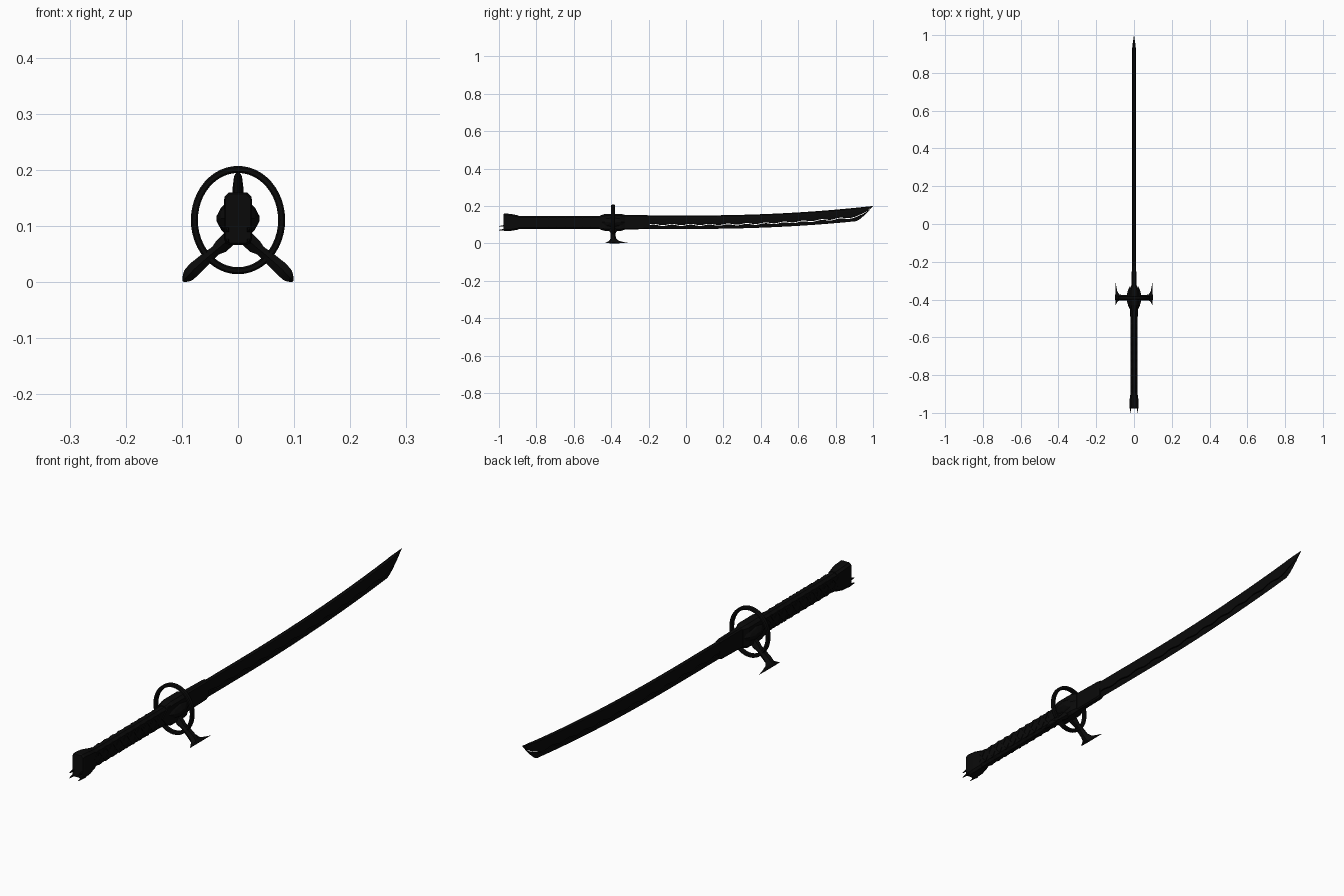
import bpy, bmesh, math
from mathutils import Vector

if "Cube" in bpy.data.objects:
    bpy.data.objects.remove(bpy.data.objects["Cube"])

black = bpy.data.materials.new("near_black")
black.diffuse_color = (0.003, 0.003, 0.003, 1)
black.use_nodes = True
black.node_tree.nodes["Principled BSDF"].inputs["Base Color"].default_value = black.diffuse_color


def make(name, bm, smooth=None):
    bmesh.ops.recalc_face_normals(bm, faces=bm.faces)
    me = bpy.data.meshes.new(name)
    bm.to_mesh(me)
    bm.free()
    ob = bpy.data.objects.new(name, me)
    bpy.context.collection.objects.link(ob)
    me.materials.append(black)
    if smooth:
        bpy.ops.object.select_all(action='DESELECT')
        bpy.context.view_layer.objects.active = ob
        ob.select_set(True)
        bpy.ops.object.shade_smooth_by_angle(angle=math.radians(smooth))
    return ob


def loft(name, sections, closed=False, smooth=None):
    """Skin a list of equal-length point loops."""
    bm = bmesh.new()
    rings = [[bm.verts.new(p) for p in s] for s in sections]
    n = len(rings[0])
    pairs = list(zip(rings, rings[1:])) + ([(rings[-1], rings[0])] if closed else [])
    for a, b in pairs:
        for i in range(n):
            j = (i + 1) % n
            bm.faces.new((a[i], a[j], b[j], b[i]))
    if not closed:
        bm.faces.new(rings[0])
        bm.faces.new(rings[-1][::-1])
    bmesh.ops.remove_doubles(bm, verts=bm.verts, dist=1e-5)
    return make(name, bm, smooth)


def octagon(y, hx, z0, z1, c):
    return [(-hx + c, y, z0), (hx - c, y, z0), (hx, y, z0 + c), (hx, y, z1 - c),
            (hx - c, y, z1), (-hx + c, y, z1), (-hx, y, z1 - c), (-hx, y, z0 + c)]


# Blade: spine half and cutting edge, parted by a thin wavy gap
def top(y):
    return 0.149 + 0.051 * max(y, 0) ** 2.2


def bottom(y):
    if y < 0.91:
        return top(y) - 0.072
    return top(0.91) - 0.072 + (0.2 - top(0.91) + 0.072) * ((y - 0.91) / 0.09) ** 1.3


spine, edge = [], []
N = 140
for i in range(N + 1):
    y = -0.38 + 1.379 * i / N
    t, b = top(y), bottom(y)
    h = t - b
    k = min(1, h / 0.06)
    w = 0.0095 * k
    m = b + 0.3 * h + 0.0035 * k * math.sin(y * 63)
    g = 0.002 * k
    wm = w * 0.62
    spine.append([(0, y, t), (w * 0.75, y, t - 0.07 * h), (w, y, b + 0.62 * h), (wm, y, m + g),
                  (-wm, y, m + g), (-w, y, b + 0.62 * h), (-w * 0.75, y, t - 0.07 * h)])
    edge.append([(wm, y, m - g), (0, y, b), (-wm, y, m - g)])
loft("blade_spine", spine, smooth=20)
loft("blade_edge", edge, smooth=20)

# Blade collar in front of the guard
loft("blade_collar", [octagon(-0.36, 0.013, 0.074, 0.153, 0.005),
                      octagon(-0.21, 0.0115, 0.076, 0.151, 0.005),
                      octagon(-0.195, 0.0095, 0.08, 0.149, 0.004)])

# Grip with slight waves from the wrapping
grip = []
for i in range(23):
    y = -0.94 + 0.5 * i / 22
    d = 0.0012 * (i % 2)
    grip.append(octagon(y, 0.0175 - d, 0.076 + d, 0.147 - d, 0.009))
loft("grip", grip)

# Crossed wrapping bands on both sides
for side in (-1, 1):
    for i in range(10):
        for slope in (-1, 1):
            y0 = -0.92 + 0.042 * i
            y1 = y0 + 0.042
            za, zb = (0.084, 0.139) if slope > 0 else (0.139, 0.084)
            x0, x1 = side * 0.016, side * 0.0192
            loft("wrap_band", [[(x0, y0, za), (x0, y0 + 0.012, za), (x1, y0 + 0.012, za), (x1, y0, za)],
                               [(x0, y1, zb), (x0, y1 + 0.012, zb), (x1, y1 + 0.012, zb), (x1, y1, zb)]])

# Pommel and its small rear claws
loft("pommel", [octagon(-0.977, 0.022, 0.07, 0.157, 0.008), octagon(-0.97, 0.0245, 0.066, 0.16, 0.008),
                octagon(-0.935, 0.0245, 0.067, 0.157, 0.008), octagon(-0.895, 0.018, 0.074, 0.149, 0.008)])
for side in (-1, 1):
    for z in (0.072, 0.092):
        x = side * 0.019
        loft("pommel_claw", [[(x - 0.004, -0.96, z - 0.003), (x + 0.004, -0.96, z - 0.003),
                              (x + 0.004, -0.96, z + 0.009), (x - 0.004, -0.96, z + 0.009)],
                             [(x - 0.001, -1, z - 0.002), (x + 0.001, -1, z - 0.002),
                              (x + 0.001, -1, z), (x - 0.001, -1, z)]])

# Hub block of the guard
loft("guard_hub", [octagon(-0.46, 0.019, 0.074, 0.149, 0.009), octagon(-0.43, 0.025, 0.066, 0.158, 0.01),
                   octagon(-0.35, 0.025, 0.066, 0.158, 0.01), octagon(-0.325, 0.015, 0.074, 0.152, 0.007)])

# Pointed plate reaching back over the grip
outline = [(-0.45, 0.148), (-0.49, 0.113), (-0.46, 0.078), (-0.42, 0.078), (-0.42, 0.148)]
loft("hub_chevron", [[(x, y, z) for y, z in outline] for x in (-0.0205, 0.0205)])

# Faceted bosses on both sides of the hub
for side in (-1, 1):
    loft("hub_boss", [[(side * x, -0.39 + ry * math.cos(a), 0.113 + rz * math.sin(a))
                       for a in [math.tau * i / 8 for i in range(8)]]
                      for x, ry, rz in ((0.02, 0.064, 0.03), (0.03, 0.045, 0.02), (0.038, 0.018, 0.005))])

# Oval guard ring
ring = []
for i in range(48):
    a = math.tau * i / 48
    ring.append([(rx * math.cos(a), -0.39 + dy, 0.1105 + (rx + 0.0125) * math.sin(a))
                 for rx, dy in ((0.0715, -0.006), (0.0745, -0.01), (0.081, -0.01), (0.084, -0.006),
                                (0.084, 0.006), (0.081, 0.01), (0.0745, 0.01), (0.0715, 0.006))])
loft("guard_ring", ring, closed=True, smooth=30)

# Flared guard prongs: x, z, rear reach, front reach, half thickness
path = [(0.0, 0.092, 0.024, 0.024, 0.014), (0.03, 0.064, 0.02, 0.02, 0.013), (0.04, 0.056, 0.014, 0.014, 0.009),
        (0.06, 0.039, 0.014, 0.014, 0.011), (0.078, 0.023, 0.015, 0.017, 0.0125),
        (0.088, 0.0125, 0.022, 0.032, 0.0115), (0.093, 0.007, 0.032, 0.055, 0.008),
        (0.098, 0.0017, 0.043, 0.085, 0.0022)]
n = Vector((0.65, 0, 0.76))
for side in (-1, 1):
    secs = []
    for x, z, r, f, h in path:
        c = min(0.008, r * 0.6)
        secs.append([((x + n.x * o) * side, -0.39 + dy, z + n.z * o)
                     for dy, o in ((-r, 0), (-c, h), (c, h), (f, 0), (c, -h), (-c, -h))])
    loft("guard_prong", secs, smooth=25)
